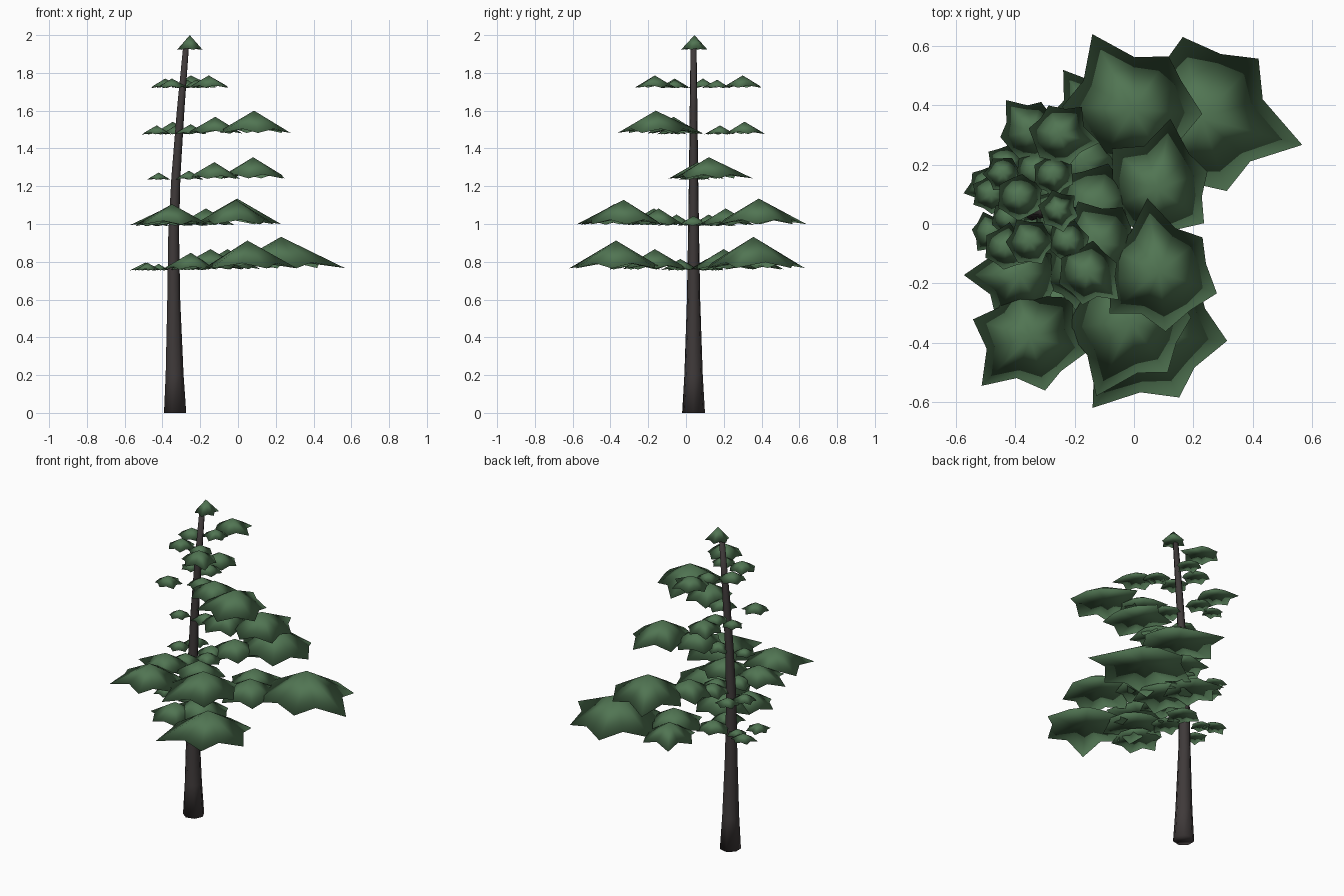
import bpy, bmesh, math, random
from mathutils import Vector

if "Cube" in bpy.data.objects:
    bpy.data.objects.remove(bpy.data.objects["Cube"])

random.seed(7)

def material(name, rgb):
    m = bpy.data.materials.new(name)
    m.diffuse_color = (*rgb, 1)
    m.use_nodes = True
    m.node_tree.nodes["Principled BSDF"].inputs["Base Color"].default_value = m.diffuse_color
    return m

GREEN = material("pine green", (0.082, 0.178, 0.086))
BARK = material("dark bark", (0.05, 0.042, 0.042))

def finish(bm, name, mat):
    bmesh.ops.recalc_face_normals(bm, faces=bm.faces)
    me = bpy.data.meshes.new(name)
    bm.to_mesh(me)
    bm.free()
    me.materials.append(mat)
    me.shade_smooth()
    ob = bpy.data.objects.new(name, me)
    bpy.context.collection.objects.link(ob)
    return ob

def bridge(bm, a, b):
    n = len(a)
    for i in range(n):
        bm.faces.new((a[i], a[(i + 1) % n], b[(i + 1) % n], b[i]))

def fan(bm, ring, tip):
    for i in range(len(ring)):
        bm.faces.new((ring[i], ring[(i + 1) % len(ring)], tip))

# Trunk: tapered, leaning rings of (x, z, radius)
bm = bmesh.new()
prev = None
for x, z, r in [(-.336, 0, .062), (-.338, .2, .05), (-.342, .6, .036), (-.342, .95, .03),
                (-.33, 1.25, .025), (-.305, 1.6, .021), (-.275, 1.95, .016)]:
    ring = [bm.verts.new((x + r * math.cos(i * math.tau / 7),
                          .04 + r * math.sin(i * math.tau / 7), z)) for i in range(7)]
    if prev:
        bridge(bm, prev, ring)
    else:
        bm.faces.new(ring)
    prev = ring
bm.faces.new(prev)
finish(bm, "trunk", BARK)

# Foliage pad: pointed cap with six spikes (the first one longest) and a hollow underside
def pad(name, x, y, level, R, start=None, peak=.65):
    bm = bmesh.new()
    a0 = random.uniform(0, 60) if start is None else start
    rim = []
    for i in range(12):
        a = math.radians(a0 + 30 * i + random.uniform(-3, 3))
        spike = i % 2 == 0
        r = R * (random.uniform(.92, 1.1) if spike else random.uniform(.76, .84))
        if i == 0 and start is not None:
            r = R * 1.25
        z = level + R * (.06 if spike else .17)
        rim.append(bm.verts.new((x + r * math.cos(a), y + r * math.sin(a), z)))
    fan(bm, rim, bm.verts.new((x, y, level + R * peak)))
    fan(bm, rim, bm.verts.new((x, y, level + R * .22)))
    finish(bm, name, GREEN)

# Whorls: level -> pads (x, y, radius, longest spike angle)
WHORLS = {
    .75: [(.228, .357, .28, -14), (-.056, .2, .18, None), (.05, -.37, .25, -126),
          (-.145, -.165, .18, None), (-.13, .35, .16, 120), (-.25, -.27, .15, None),
          (-.49, .13, .07, 200), (-.42, .09, .06, None), (-.48, -.03, .07, None),
          (-.27, .11, .1, None), (-.27, -.03, .1, None)],
    .985: [(-.005, .385, .23, 118), (-.17, .21, .15, None), (-.35, -.38, .185, 225),
           (-.385, -.17, .15, 183), (-.01, -.33, .22, 246), (-.17, -.145, .15, None),
           (-.48, .1, .07, None), (-.43, .2, .07, None), (-.27, .12, .1, None),
           (-.33, -.05, .1, None), (-.24, .04, .09, None)],
    1.23: [(.08, .12, .19, 80), (-.125, .06, .15, None), (-.42, .02, .065, None),
           (-.26, .05, .08, None)],
    1.47: [(.085, -.16, .2, 98), (-.12, -.065, .15, None), (-.345, .31, .11, 130),
           (-.33, .18, .08, None), (-.44, .17, .065, None), (-.43, -.08, .08, None),
           (-.25, 0, .09, None)],
    1.715: [(-.155, -.165, .11, -40), (-.22, -.06, .075, None), (-.25, .3, .11, -10),
            (-.27, .165, .075, None), (-.385, .09, .085, None), (-.35, -.06, .085, None)],
}
for n, (level, pads) in enumerate(WHORLS.items(), 1):
    for k, (x, y, R, a) in enumerate(pads, 1):
        pad(f"foliage_whorl_{n}_pad_{k}", x, y, level, R, a)

# Tree top
pad("foliage_top", -.255, .045, 1.918, .07, None, 1.17)
